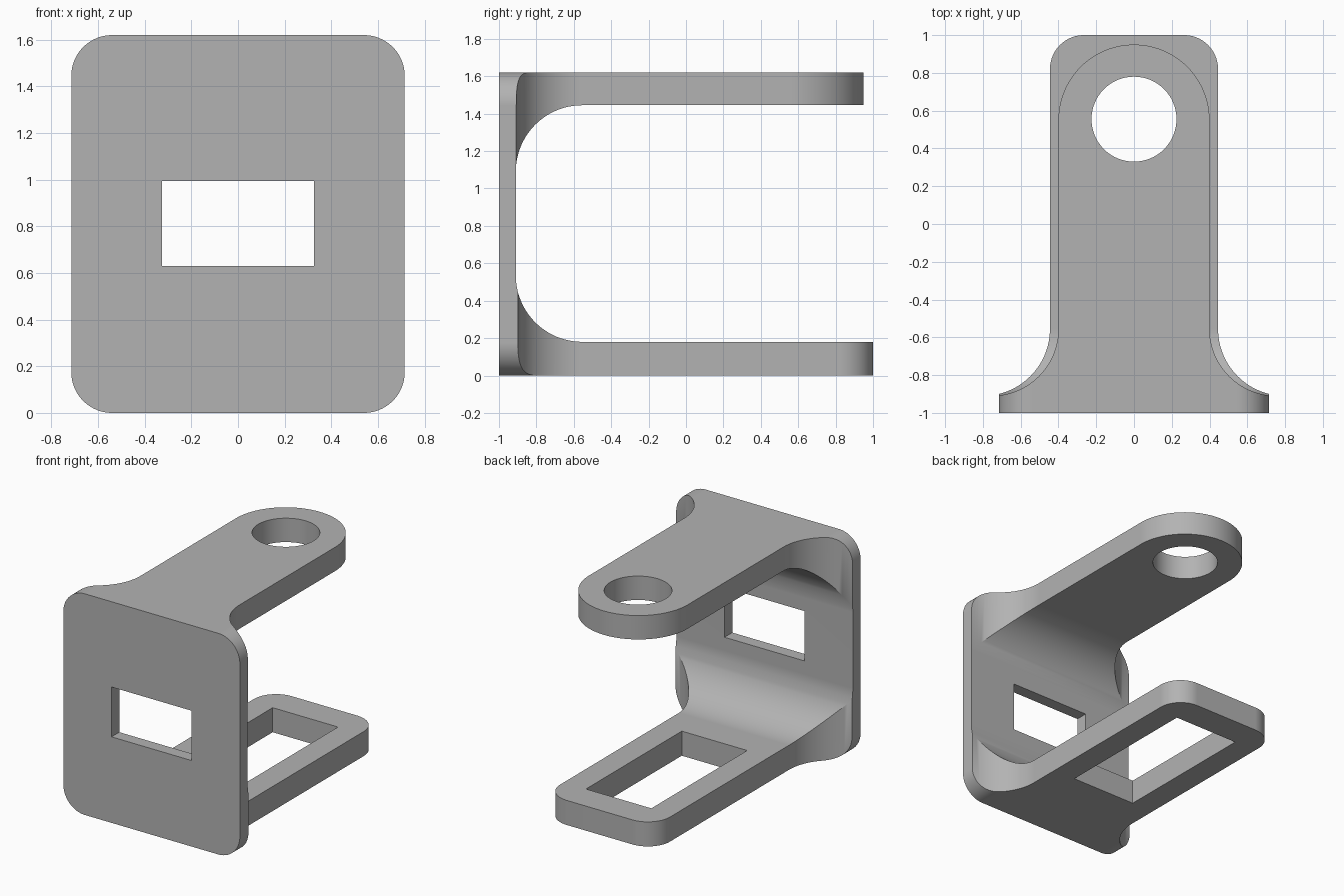
import bpy
import bmesh
from math import sin, cos, radians
from mathutils import Vector

if "Cube" in bpy.data.objects:
    bpy.data.objects.remove(bpy.data.objects["Cube"], do_unlink=True)

HEIGHT, HALF_W = 1.62, 0.715      # mounting plate
BACK = -0.91                      # rear face of the plate
FILLET = 0.355                    # arm-to-plate fillets
LOW_TOP, UP_BOTTOM = 0.18, 1.445  # inner faces of the arms
OUT = 1.2                         # cutter overshoot

# Maps profile coordinates (u, v) and depth d to space
AXES = {
    "x": lambda u, v, d: Vector((d, u, v)),
    "y": lambda u, v, d: Vector((u, d, v)),
    "z": lambda u, v, d: Vector((u, v, d)),
}


def arc(cu, cv, r, start, end, steps=24):
    angles = [radians(start + (end - start) * i / steps) for i in range(steps + 1)]
    return [(cu + r * cos(a), cv + r * sin(a)) for a in angles]


def rectangle(u0, u1, v0, v1):
    return [(u0, v0), (u1, v0), (u1, v1), (u0, v1)]


def prism(name, outline, axis, d0, d1):
    """Extrude a closed outline along an axis."""
    bm = bmesh.new()
    face = bm.faces.new([bm.verts.new(AXES[axis](u, v, d0)) for u, v in outline])
    extruded = bmesh.ops.extrude_face_region(bm, geom=[face])["geom"]
    verts = [g for g in extruded if isinstance(g, bmesh.types.BMVert)]
    bmesh.ops.translate(bm, verts=verts, vec=AXES[axis](0, 0, d1 - d0))
    bmesh.ops.recalc_face_normals(bm, faces=bm.faces)
    mesh = bpy.data.meshes.new(name)
    bm.to_mesh(mesh)
    bm.free()
    obj = bpy.data.objects.new(name, mesh)
    bpy.context.collection.objects.link(obj)
    return obj


def select_only(obj):
    bpy.ops.object.select_all(action="DESELECT")
    obj.select_set(True)
    bpy.context.view_layer.objects.active = obj


def carve(target, tool, operation="DIFFERENCE"):
    mod = target.modifiers.new("carve", "BOOLEAN")
    mod.operation, mod.solver, mod.object = operation, "EXACT", tool
    select_only(target)
    bpy.ops.object.modifier_apply(modifier=mod.name)
    bpy.data.objects.remove(tool, do_unlink=True)


def arm_trim(name, half, tip, z0, z1):
    """Cutter for everything outside an arm's flared plan; tip is its right end."""
    side = arc(half + FILLET, BACK + FILLET, FILLET, 270, 180) + tip
    mirrored = [(-u, v) for u, v in reversed(side)]
    if abs(side[-1][0]) < 1e-5:
        mirrored = mirrored[1:]
    border = [(-OUT, BACK), (-OUT, OUT), (OUT, OUT), (OUT, BACK)]
    return prism(name, side + mirrored + border, "z", z0, z1)


# C-shaped side profile with filleted inner corners
inner_y = BACK + FILLET
profile = [(-1, -0.1), (1.1, -0.1), (1.1, LOW_TOP)]
profile += arc(inner_y, LOW_TOP + FILLET, FILLET, 270, 180)
profile += arc(inner_y, UP_BOTTOM - FILLET, FILLET, 180, 90)
profile += [(1.1, UP_BOTTOM), (1.1, HEIGHT + 0.1), (-1, HEIGHT + 0.1)]
bracket = prism("bracket", profile, "x", -0.9, 0.9)

# Rounded front outline of the plate
r = 0.175
outline = []
for su, sv, start in ((1, 1, 0), (-1, 1, 90), (-1, -1, 180), (1, -1, 270)):
    cv = HEIGHT / 2 + sv * (HEIGHT / 2 - r)
    outline += arc(su * (HALF_W - r), cv, r, start, start + 90)
carve(bracket, prism("plate_outline", outline, "y", -OUT, OUT), "INTERSECT")

# Upper arm with a round end, lower arm with rounded corners
carve(bracket, arm_trim("upper_trim", 0.4, arc(0, 0.55, 0.4, 0, 90, 32), 1.0, 1.9))
carve(bracket, arm_trim("lower_trim", 0.445, arc(0.265, 0.82, 0.18, 0, 90), -0.3, 0.6))

# Openings: plate window, upper round hole, lower slot
carve(bracket, prism("window", rectangle(-0.325, 0.325, 0.63, 0.995), "y", -OUT, -0.8))
carve(bracket, prism("hole", arc(0, 0.555, 0.225, 0, 360, 64)[:-1], "z", 1.3, 1.9))
carve(bracket, prism("slot", rectangle(-0.265, 0.265, -0.33, 0.78), "z", -0.3, 0.4))

# Grey finish
grey = bpy.data.materials.new("grey")
grey.use_nodes = True
colour = (0.45, 0.45, 0.45, 1)
grey.diffuse_color = colour
grey.node_tree.nodes["Principled BSDF"].inputs["Base Color"].default_value = colour
bracket.data.materials.clear()
bracket.data.materials.append(grey)

# Smooth curves, crisp edges
select_only(bracket)
bpy.ops.object.shade_smooth_by_angle(angle=radians(25))
weighted = bracket.modifiers.new("weighted_normals", "WEIGHTED_NORMAL")
weighted.keep_sharp = True
